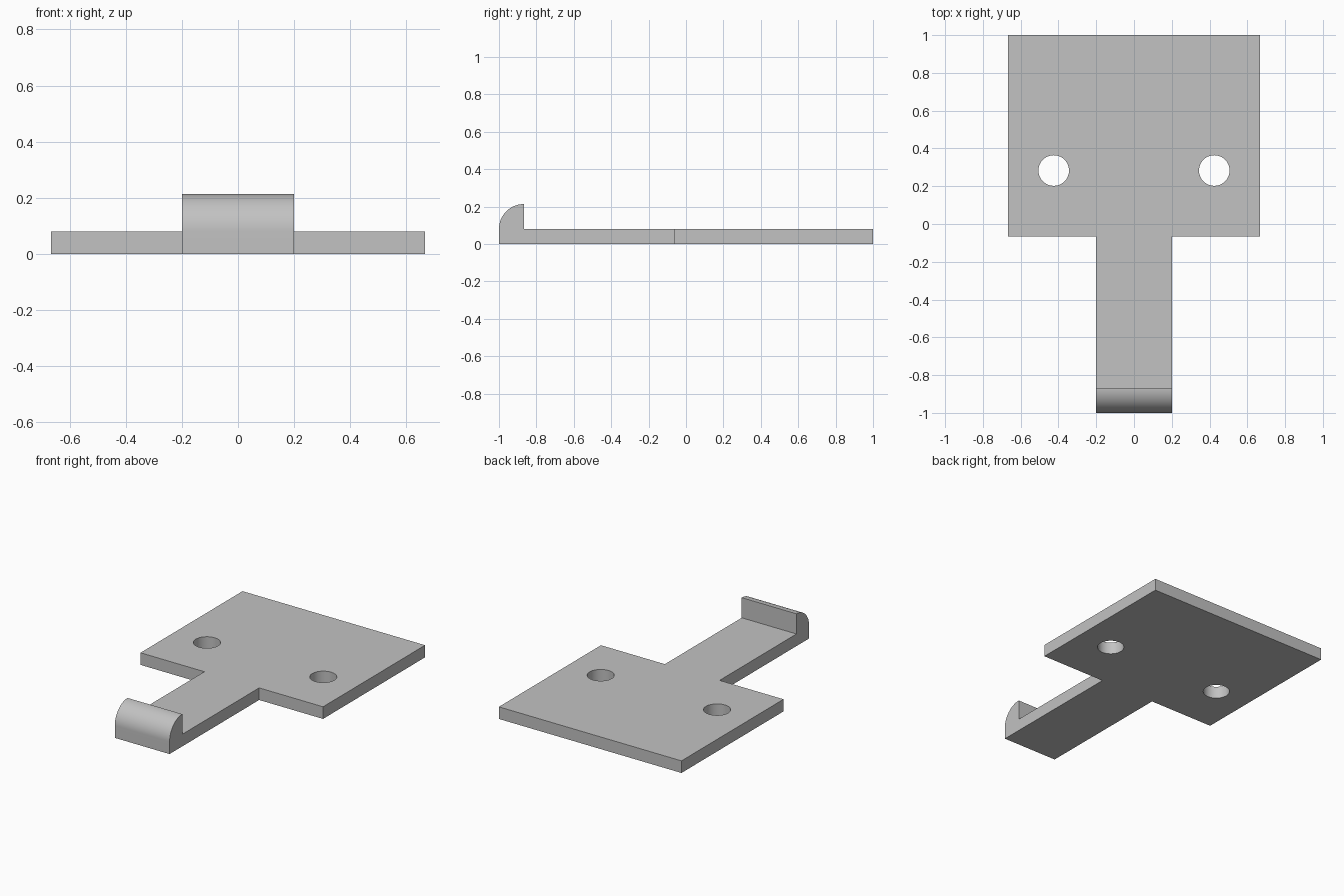
import bpy
import bmesh
from math import cos, sin, pi, radians
from mathutils import Matrix

default_cube = bpy.data.objects.get("Cube")
if default_cube:
    bpy.data.objects.remove(default_cube, do_unlink=True)

THICK = 0.08          # plate and arm thickness
LIP = 0.133           # radius of the rounded lip
ARM_HALF = 0.2
PLATE_HALF = 0.667
SHOULDER = -0.065     # front edge of the plate
HOLE_X, HOLE_Y, HOLE_R = 0.425, 0.283, 0.081

grey = bpy.data.materials.new("plain grey")
grey.use_nodes = True
colour = (0.54, 0.54, 0.54, 1)
grey.diffuse_color = colour
grey.node_tree.nodes["Principled BSDF"].inputs["Base Color"].default_value = colour


def extrude_profile(name, points, vector):
    """Make a solid by pushing a closed outline along a vector."""
    bm = bmesh.new()
    face = bm.faces.new([bm.verts.new(p) for p in points])
    moved = bmesh.ops.extrude_face_region(bm, geom=[face])["geom"]
    verts = [v for v in moved if isinstance(v, bmesh.types.BMVert)]
    bmesh.ops.translate(bm, verts=verts, vec=vector)
    bmesh.ops.recalc_face_normals(bm, faces=bm.faces)
    mesh = bpy.data.meshes.new(name)
    bm.to_mesh(mesh)
    bm.free()
    mesh.materials.append(grey)
    obj = bpy.data.objects.new(name, mesh)
    bpy.context.collection.objects.link(obj)
    return obj


def apply_boolean(target, tool, operation):
    """Combine the tool into the target and remove the tool."""
    mod = target.modifiers.new(operation.title(), "BOOLEAN")
    mod.operation, mod.solver, mod.object = operation, "EXACT", tool
    bpy.ops.object.select_all(action="DESELECT")
    bpy.context.view_layer.objects.active = target
    target.select_set(True)
    bpy.ops.object.modifier_apply(modifier=mod.name)
    bpy.data.objects.remove(tool, do_unlink=True)


# Wide mounting plate with the narrow arm, as one T-shaped outline
half = [(ARM_HALF, LIP - 1), (ARM_HALF, SHOULDER),
        (PLATE_HALF, SHOULDER), (PLATE_HALF, 1)]
outline = half + [(-x, y) for x, y in reversed(half)]
bracket = extrude_profile("hooked_plate", [(x, y, 0) for x, y in outline],
                          (0, 0, THICK))

# Rounded lip at the front end of the arm
steps = 24
arc = [(LIP - 1 - LIP * sin(a), THICK + LIP * cos(a))
       for a in (i * pi / 2 / steps for i in range(steps + 1))]
lip_profile = arc + [(-1, 0), (LIP - 1, 0)]
lip = extrude_profile("lip", [(-ARM_HALF, y, z) for y, z in lip_profile],
                      (2 * ARM_HALF, 0, 0))
apply_boolean(bracket, lip, "UNION")

# Two screw holes
for side in (-1, 1):
    bm = bmesh.new()
    bmesh.ops.create_cone(bm, cap_ends=True, segments=48, radius1=HOLE_R,
                          radius2=HOLE_R, depth=1,
                          matrix=Matrix.Translation((side * HOLE_X, HOLE_Y, 0)))
    mesh = bpy.data.meshes.new("hole_cutter")
    bm.to_mesh(mesh)
    bm.free()
    mesh.materials.append(grey)
    cutter = bpy.data.objects.new("hole_cutter", mesh)
    cutter.hide_render = True
    bpy.context.collection.objects.link(cutter)
    apply_boolean(bracket, cutter, "DIFFERENCE")

bpy.ops.object.shade_smooth_by_angle(angle=radians(30))
